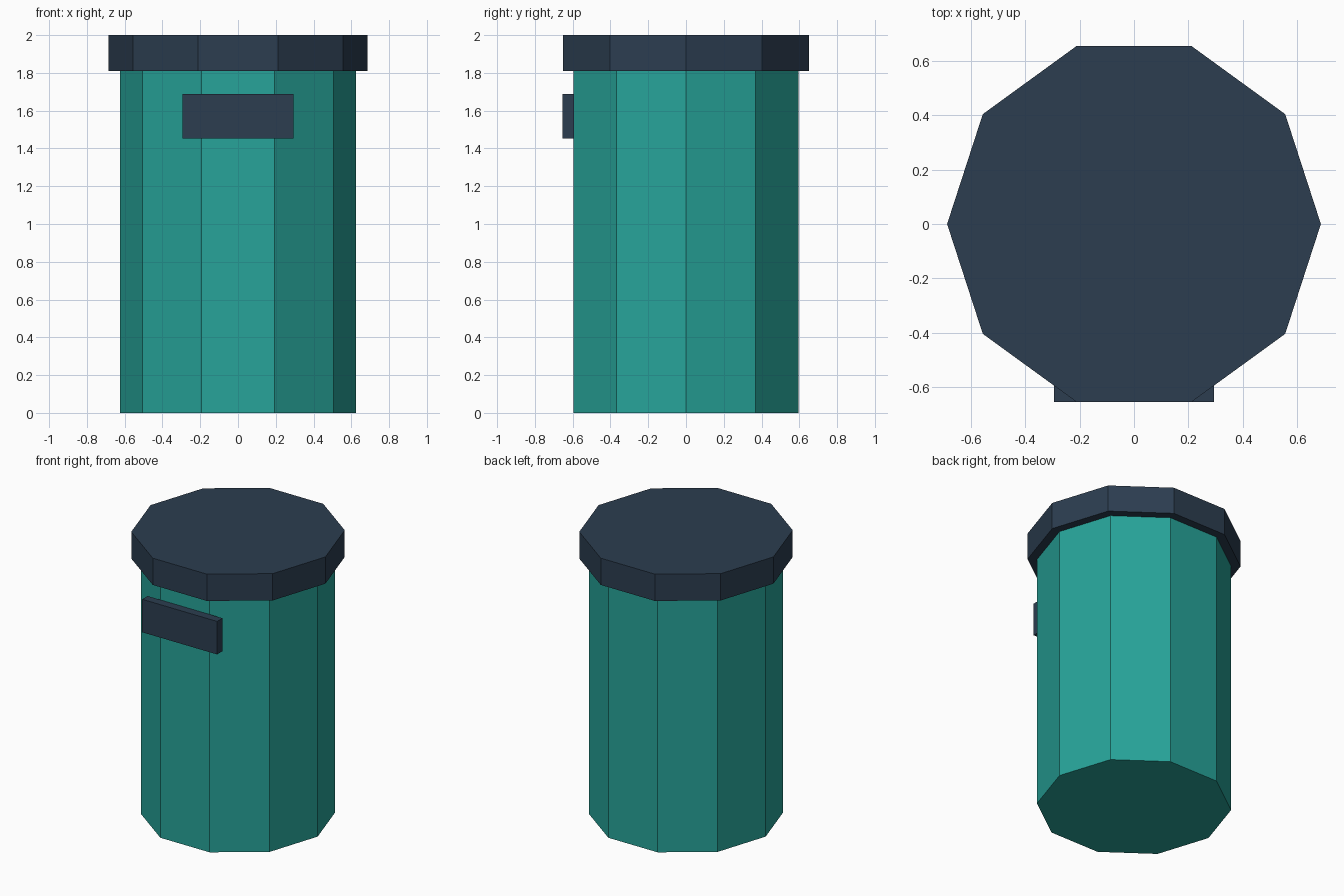
import bpy, math

if "Cube" in bpy.data.objects:
    bpy.data.objects.remove(bpy.data.objects["Cube"])


def colour(name, rgb):
    mat = bpy.data.materials.new(name)
    mat.diffuse_color = (*rgb, 1)
    mat.use_nodes = True
    mat.node_tree.nodes["Principled BSDF"].inputs["Base Color"].default_value = mat.diffuse_color
    return mat


def decagon_prism(name, radius, z0, z1, mat):
    # Ten sides with a corner pointing along x
    bpy.ops.mesh.primitive_cylinder_add(
        vertices=10, radius=radius, depth=z1 - z0,
        location=(0, 0, (z0 + z1) / 2), rotation=(0, 0, math.pi / 2))
    obj = bpy.context.object
    obj.name = name
    obj.data.materials.append(mat)


teal = colour("teal", (0.02, 0.37, 0.32))
navy = colour("navy", (0.025, 0.047, 0.08))

# Bin body and overhanging lid
decagon_prism("body", 0.625, 0, 1.81, teal)
decagon_prism("lid", 0.686, 1.81, 2.0, navy)

# Front plate, resting on the front face
bpy.ops.mesh.primitive_cube_add(size=1, location=(0, -0.624, 1.57))
plate = bpy.context.object
plate.name = "front_plate"
plate.scale = (0.587, 0.06, 0.234)
bpy.ops.object.transform_apply(location=False, rotation=False, scale=True)
plate.data.materials.append(navy)
